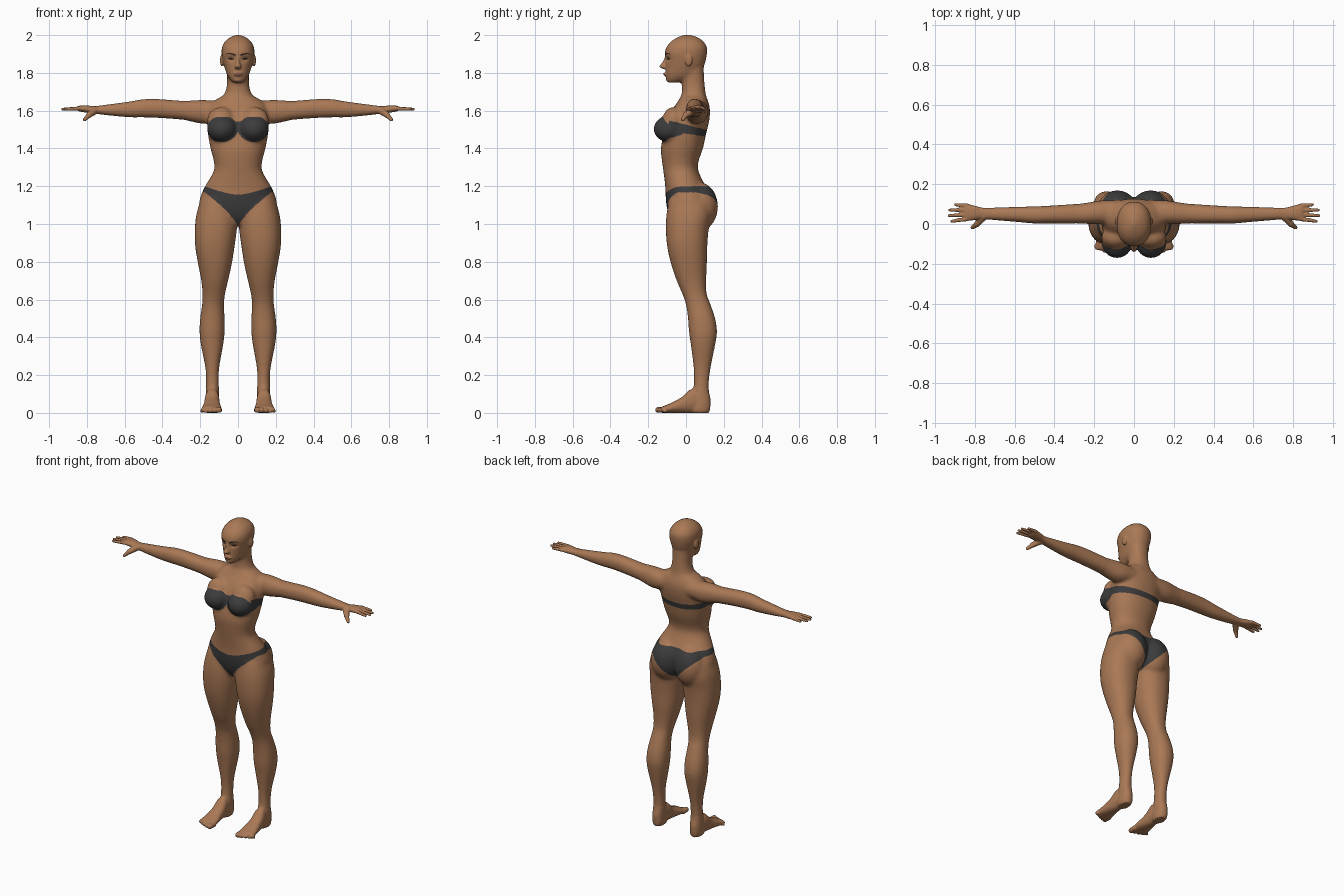
import bpy, bmesh, math
from mathutils import Vector, Matrix
from mathutils.bvhtree import BVHTree

if "Cube" in bpy.data.objects:
    bpy.data.objects.remove(bpy.data.objects["Cube"])


def material(name, rgb):
    m = bpy.data.materials.new(name)
    m.diffuse_color = (*rgb, 1)
    m.use_nodes = True
    m.node_tree.nodes["Principled BSDF"].inputs["Base Color"].default_value = m.diffuse_color
    return m


SKIN = material("skin", (0.40, 0.19, 0.092))
CLOTH = material("dark_cloth", (0.045, 0.045, 0.047))
HAIR = material("brow_dark", (0.03, 0.018, 0.014))
LIP = material("lip", (0.24, 0.085, 0.06))


def loft(bm, axis, rows, n=32, steps=4, power=2.2):
    """Rounded sections (t, a0, a1, b0, b1) swept along an axis, smoothly interpolated."""
    pts = []
    for i in range(len(rows) - 1):
        p0, p1 = rows[max(i - 1, 0)], rows[i]
        p2, p3 = rows[i + 1], rows[min(i + 2, len(rows) - 1)]
        for k in range(steps):
            t = k / steps
            pts.append([0.5 * (2 * b + (c - a) * t + (2 * a - 5 * b + 4 * c - d) * t * t
                               + (3 * b - a - 3 * c + d) * t ** 3)
                        for a, b, c, d in zip(p0, p1, p2, p3)])
    pts.append(rows[-1])
    rings = []
    for t, a0, a1, b0, b1 in pts:
        ring = []
        for j in range(n):
            u = 2 * math.pi * j / n
            c, s = math.cos(u), math.sin(u)
            a = (a0 + a1) / 2 + (a1 - a0) / 2 * math.copysign(abs(c) ** (2 / power), c)
            b = (b0 + b1) / 2 + (b1 - b0) / 2 * math.copysign(abs(s) ** (2 / power), s)
            ring.append(bm.verts.new({"z": (a, b, t), "y": (a, t, b), "x": (t, a, b)}[axis]))
        rings.append(ring)
    for r, q in zip(rings, rings[1:]):
        for j in range(n):
            bm.faces.new((r[j], r[(j + 1) % n], q[(j + 1) % n], q[j]))
    bm.faces.new(rings[0][::-1])
    bm.faces.new(rings[-1])


def centred(rows):
    return [(z, -w, w, y0, y1) for z, w, y0, y1 in rows]


def ball(bm, pos, radii):
    bmesh.ops.create_uvsphere(bm, u_segments=24, v_segments=16, radius=1,
                              matrix=Matrix.Translation(pos) @ Matrix.Diagonal((*radii, 1)))


def capsule(bm, p, q, r0, r1):
    p, q = Vector(p), Vector(q)
    d = q - p
    m = Matrix.Translation((p + q) / 2) @ d.to_track_quat("Z", "Y").to_matrix().to_4x4()
    bmesh.ops.create_cone(bm, cap_ends=True, segments=16, radius1=r0, radius2=r1,
                          depth=d.length, matrix=m)
    ball(bm, p, (r0,) * 3)
    ball(bm, q, (r1,) * 3)


bm = bmesh.new()

# Leg
loft(bm, "z", [(0.0, .105, .165, .03, .12), (.02, .1, .172, .02, .127), (.07, .1, .172, .025, .13),
               (.13, .1, .17, .04, .12), (.23, .1, .172, .04, .13), (.36, .078, .197, .025, .155),
               (.43, .07, .204, .015, .165), (.5, .07, .201, .01, .155), (.57, .074, .191, 0, .132),
               (.63, .068, .188, -.02, .11), (.7, .052, .195, -.05, .107),
               (.79, .032, .212, -.08, .111), (.88, .018, .227, -.1, .113),
               (.97, .006, .229, -.107, .12), (1.05, .004, .221, -.104, .135),
               (1.13, .03, .197, -.09, .125)])
# Foot and toes
loft(bm, "y", [(.122, .11, .16, .003, .06), (.04, .1, .174, 0, .13), (-.02, .096, .18, 0, .085),
               (-.08, .088, .19, 0, .052), (-.12, .088, .196, 0, .036), (-.13, .095, .19, .004, .03)])
for i in range(5):
    r = .016 - .0017 * i
    x = .1 + .0225 * i
    capsule(bm, (x, -.11, r), (x + .002, -.147 + .005 * i + .001 * i * i, r), r, r)
# Buttock and breast
ball(bm, (.084, .073, 1.092), (.1, .097, .128))
ball(bm, (.085, -.088, 1.503), (.08, .085, .071))
ball(bm, (.09, -.068, 1.545), (.075, .058, .075))
# Arm and palm
loft(bm, "x", [(.08, .0, .12, 1.55, 1.645), (.17, .0, .118, 1.53, 1.657), (.24, 0, .107, 1.54, 1.655),
               (.3, .003, .1, 1.553, 1.652), (.42, .003, .092, 1.562, 1.661),
               (.5, .003, .088, 1.565, 1.66), (.58, .01, .086, 1.566, 1.647),
               (.7, .02, .082, 1.577, 1.631), (.76, .025, .082, 1.585, 1.624),
               (.8, .02, .092, 1.589, 1.628), (.835, .016, .1, 1.595, 1.627), (.85, .02, .097, 1.6, 1.623)])
# Fingers and thumb
for y, y1, tip in ((.025, .014, .915), (.047, .042, .929), (.07, .07, .926), (.092, .097, .897)):
    capsule(bm, (.835, y, 1.612), (tip, y1, 1.608), .0108, .008)
capsule(bm, (.755, .04, 1.602), (.788, .0, 1.578), .021, .016)
capsule(bm, (.788, .0, 1.578), (.812, -.018, 1.553), .0145, .01)
# Ear
ball(bm, (.086, .014, 1.866), (.009, .02, .032))

# Opposite side
dup = bmesh.ops.duplicate(bm, geom=bm.verts[:] + bm.edges[:] + bm.faces[:])["geom"]
for v in dup:
    if isinstance(v, bmesh.types.BMVert):
        v.co.x = -v.co.x
bmesh.ops.reverse_faces(bm, faces=[f for f in dup if isinstance(f, bmesh.types.BMFace)])

# Torso
loft(bm, "z", centred([(.995, .07, -.06, .07), (1.04, .14, -.088, .105), (1.1, .203, -.104, .13),
                       (1.15, .197, -.108, .13), (1.2, .175, -.11, .104), (1.28, .129, -.12, .066),
                       (1.33, .128, -.127, .066), (1.4, .146, -.133, .09), (1.48, .16, -.118, .107),
                       (1.55, .163, -.1, .124), (1.61, .156, -.07, .127), (1.65, .13, -.042, .117),
                       (1.685, .07, -.024, .104)]))
# Neck
loft(bm, "z", centred([(1.6, .12, -.05, .118), (1.65, .1, -.034, .113), (1.685, .074, -.023, .105),
                       (1.73, .06, -.021, .1), (1.78, .058, -.022, .096), (1.84, .06, -.02, .094)]))
# Head
loft(bm, "z", centred([(1.748, .022, -.09, -.04), (1.762, .04, -.103, .01), (1.79, .059, -.107, .06),
                       (1.83, .072, -.108, .092), (1.87, .082, -.108, .105), (1.905, .087, -.112, .111),
                       (1.94, .083, -.101, .109), (1.97, .065, -.074, .088), (1.99, .037, -.04, .056),
                       (2.001, .008, -.008, .02)]))
# Nose, lips and chin
loft(bm, "z", centred([(1.82, .012, -.12, -.08), (1.833, .018, -.141, -.08), (1.85, .012, -.13, -.08),
                       (1.87, .009, -.118, -.08), (1.895, .012, -.109, -.08)]))
ball(bm, (0, -.103, 1.793), (.025, .016, .012))
ball(bm, (0, -.092, 1.766), (.024, .014, .015))

# Fuse all parts into one skin
mesh = bpy.data.meshes.new("parts")
bm.to_mesh(mesh)
bm.free()
source = bpy.data.objects.new("body_parts", mesh)
bpy.context.collection.objects.link(source)
mod = source.modifiers.new("fuse", "REMESH")
mod.mode, mod.voxel_size = "VOXEL", 0.0047
mod = source.modifiers.new("soften", "SMOOTH")
mod.factor, mod.iterations = 0.5, 3
bpy.context.view_layer.update()
body_mesh = bpy.data.meshes.new_from_object(source.evaluated_get(bpy.context.evaluated_depsgraph_get()))
bpy.data.objects.remove(source)

bm = bmesh.new()
bm.from_mesh(body_mesh)
# Soften the joins of trunk, limbs and nape, and hollow the eye sockets
soft = [v for v in bm.verts if abs(v.co.x) < .3 and .12 < v.co.z < 1.74
        or 1.7 < v.co.z < 1.83 and v.co.y > -.06]
for _ in range(36):
    bmesh.ops.smooth_vert(bm, verts=soft, factor=0.5, use_axis_x=True, use_axis_y=True, use_axis_z=True)
for v in bm.verts:
    x, y, z = v.co
    if z > 1.8 and y < -.04:
        v.co.y += .009 * math.exp(-((abs(x) - .036) / .018) ** 2 - ((z - 1.874) / .012) ** 2)


def top_piece(x, y, z):
    cup = min(.07 * (1 - ((x - .083) / .082) ** 2 - ((z - 1.503) / .069) ** 2), 1.566 - z, -.02 - y)
    bridge = min(.028 - abs(z - 1.515), .05 - x, -y)
    band = min(.024 - .06 * max(y, -.05) - abs(z - 1.502 + .2 * y), y + .09, .178 - x)
    return max(cup, bridge, band)


def bottom_piece(x, y, z):
    k = min(x / .175, 1)
    s = min(max((y + .04) / .08, 0), 1)
    s = s * s * (3 - 2 * s)
    high = (1 - s) * (1.155 + .045 * k ** 1.5) + s * 1.2
    low = (1 - s) * (.985 + .183 * k ** .75) + s * (.985 + .183 * k ** .85)
    return min(high - z, z - low)


def cloth(co):
    x = abs(co.x)
    if x > .24 or not .95 < co.z < 1.6:
        return -1
    return top_piece(x, co.y, co.z) if co.z > 1.35 else bottom_piece(x, co.y, co.z)


# Swimwear: pull vertices onto the garment outline, then colour the faces inside
val = {v: cloth(v.co) for v in bm.verts}
for e in bm.edges:
    a, b = e.verts
    if val[a] * val[b] < 0 and min(val[a], val[b]) > -.5:
        t = val[a] / (val[a] - val[b])
        p = a.co.lerp(b.co, t)
        near = a if t < .5 else b
        near.co = p
        val[near] = 0
body_mesh.materials.clear()
body_mesh.materials.append(SKIN)
body_mesh.materials.append(CLOTH)
for f in bm.faces:
    f.smooth = True
    f.material_index = int(sum(val[v] for v in f.verts) > 0)
bm.to_mesh(body_mesh)
tree = BVHTree.FromBMesh(bm)
bm.free()
body_mesh.name = "body"
bpy.context.collection.objects.link(bpy.data.objects.new("body", body_mesh))


def face_plate(name, mat, x0, x1, mid, half, n=12):
    """Thin strip laid on the face between x0 and x1; mid and half give its height by t."""
    pb = bmesh.new()
    cols = []
    for i in range(n + 1):
        t = i / n
        x = x0 + (x1 - x0) * t
        col = []
        for k in (-1, -.33, .33, 1):
            z = mid(t) + k * half(t)
            hit = tree.ray_cast(Vector((x, -1, z)), Vector((0, 1, 0)))[0]
            col.append(pb.verts.new((x, hit.y - .0018, z)))
        cols.append(col)
    for a, b in zip(cols, cols[1:]):
        for k in range(3):
            f = pb.faces.new((a[k], b[k], b[k + 1], a[k + 1]))
            f.smooth = True
    bmesh.ops.recalc_face_normals(pb, faces=pb.faces[:])
    if sum(f.normal.y for f in pb.faces) > 0:
        bmesh.ops.reverse_faces(pb, faces=pb.faces[:])
    me = bpy.data.meshes.new(name)
    pb.to_mesh(me)
    pb.free()
    me.materials.append(mat)
    bpy.context.collection.objects.link(bpy.data.objects.new(name, me))


# Brows, eyes and lips
for side, s in (("left", 1), ("right", -1)):
    face_plate(side + "_brow", HAIR, s * .014, s * .064,
               lambda t: 1.894 + .016 * t - .012 * t ** 4, lambda t: .005 * (1 - .75 * t) + .0005)
    face_plate(side + "_eye", HAIR, s * .021, s * .055,
               lambda t: 1.873 + .003 * t, lambda t: .0055 * math.sin(math.pi * t) + .0004)
face_plate("lips", LIP, -.023, .023, lambda t: 1.793, lambda t: .008 * math.sin(math.pi * t) + .0004)
